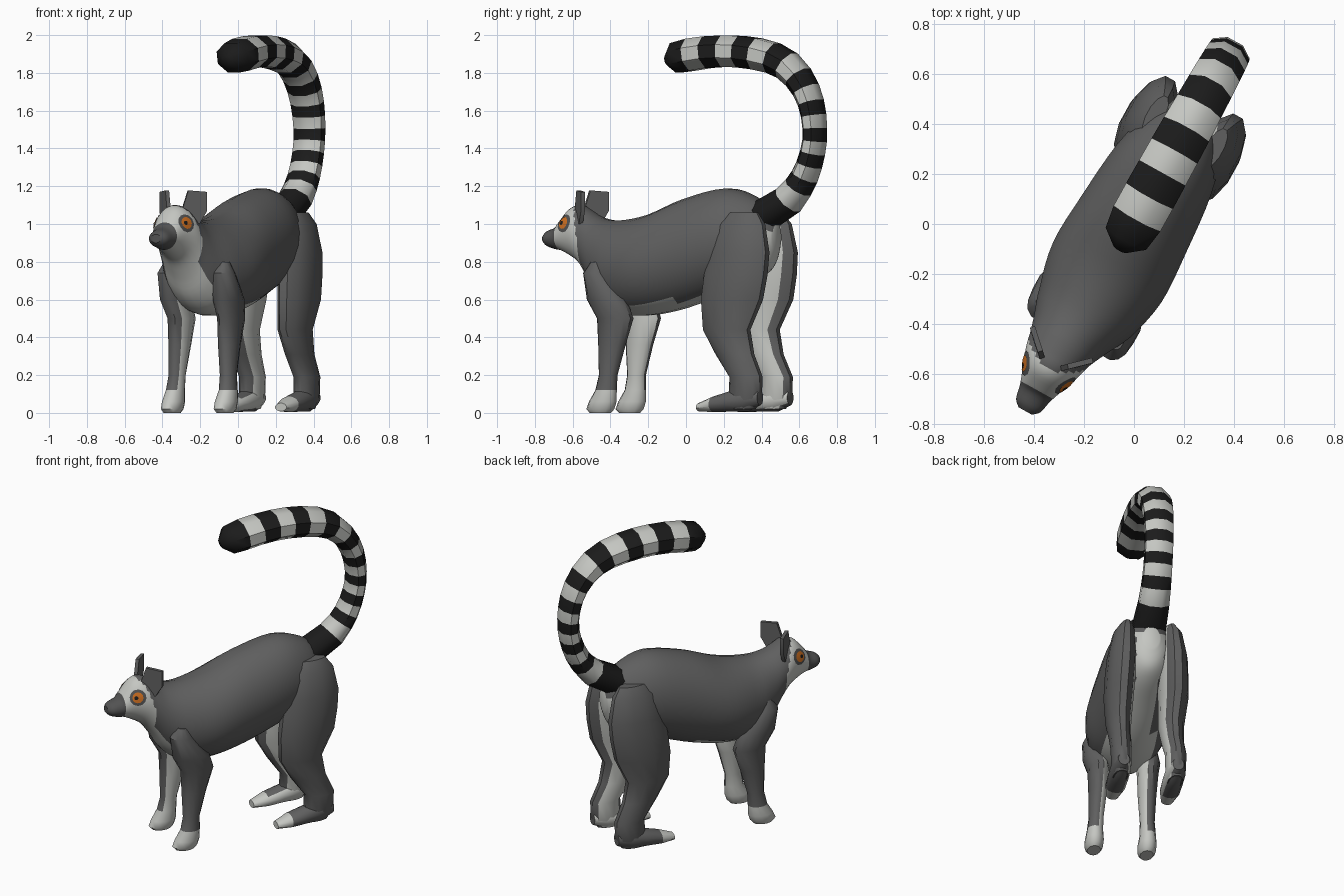
import bpy, bmesh, math
from mathutils import Vector
from mathutils.bvhtree import BVHTree

if "Cube" in bpy.data.objects:
    bpy.data.objects.remove(bpy.data.objects["Cube"])

TURN = math.radians(-29)          # whole animal is turned about z
HEAD_X = -0.018                   # head sits slightly off the body axis


def material(name, rgb):
    m = bpy.data.materials.new(name)
    m.diffuse_color = (*rgb, 1)
    m.use_nodes = True
    m.node_tree.nodes["Principled BSDF"].inputs["Base Color"].default_value = m.diffuse_color
    return m


GRAY = material("gray fur", (0.115, 0.115, 0.115))
PALE = material("pale fur", (0.56, 0.57, 0.54))
BLACK = material("black fur", (0.011, 0.011, 0.011))
DARK = material("dark muzzle", (0.085, 0.085, 0.085))
ORANGE = material("orange eye", (0.62, 0.16, 0.015))


def finish(name, bm, mats, rule=None, angle=40):
    bmesh.ops.recalc_face_normals(bm, faces=bm.faces)
    bm.normal_update()
    for i, f in enumerate(bm.faces):
        f.smooth = True
        if rule:
            f.material_index = rule(f.calc_center_median(), f.normal, i)
    me = bpy.data.meshes.new(name)
    bm.to_mesh(me)
    bm.free()
    me.set_sharp_from_angle(angle=math.radians(angle))
    for m in mats:
        me.materials.append(m)
    ob = bpy.data.objects.new(name, me)
    ob.rotation_euler[2] = TURN
    bpy.context.collection.objects.link(ob)
    return ob


def loft(rings, sides):
    """Skin elliptical rings given as (centre, half axis u, half axis v)."""
    bm = bmesh.new()
    loops = []
    for c, u, v in rings:
        loops.append([bm.verts.new(c + u * math.cos(t) + v * math.sin(t))
                      for t in (2 * math.pi * (k + 0.5) / sides for k in range(sides))])
    for a, b in zip(loops, loops[1:]):
        for k in range(sides):
            j = (k + 1) % sides
            bm.faces.new((a[k], a[j], b[j], b[k]))
    bm.faces.new(loops[0])
    bm.faces.new(loops[-1])
    return bm


def spline(rows, n):
    """Catmull-Rom through rows of numbers."""
    out = []
    for i in range(len(rows) - 1):
        p = [rows[max(0, min(len(rows) - 1, i + d))] for d in (-1, 0, 1, 2)]
        for s in range(n):
            t = s / n
            out.append([0.5 * (2 * b + (c - a) * t + (2 * a - 5 * b + 4 * c - d) * t * t
                               + (3 * b - a - 3 * c + d) * t ** 3) for a, b, c, d in zip(*p)])
    return out + [list(rows[-1])]


# body and head: y, top, bottom, half width
BODY = [(0.55, 1.00, 0.86, 0.05), (0.51, 1.07, 0.76, 0.10), (0.42, 1.145, 0.70, 0.165),
        (0.25, 1.19, 0.64, 0.215), (0.0, 1.135, 0.555, 0.24), (-0.22, 1.05, 0.515, 0.25),
        (-0.40, 1.02, 0.525, 0.21), (-0.51, 1.035, 0.60, 0.165), (-0.58, 1.07, 0.71, 0.138),
        (-0.64, 1.10, 0.79, 0.122), (-0.70, 1.085, 0.83, 0.10), (-0.76, 1.02, 0.86, 0.078),
        (-0.79, 0.985, 0.865, 0.068), (-0.84, 0.965, 0.88, 0.056), (-0.865, 0.945, 0.90, 0.03)]


def body_colour(c, n, i):
    if c.y < -0.77:
        return 2
    if c.y < -0.595 - 0.075 * max(0, n.z) or n.z < -0.8 or (c.y < -0.4 and n.z < -0.35):
        return 1
    return 1 if c.y > 0.42 and n.y > 0.3 and c.z < 0.96 and abs(c.x) < 0.09 else 0


def head_shift(y):
    return HEAD_X * min(1, max(0, (-0.4 - y) / 0.2))


bm = loft([(Vector((head_shift(y), y, (t + b) / 2)), Vector((w, 0, 0)), Vector((0, 0, (t - b) / 2)))
           for y, t, b, w in spline(BODY, 4)], 24)
tree = BVHTree.FromBMesh(bm)
finish("body_and_head", bm, [GRAY, PALE, DARK], body_colour)

# eyes: thin discs laid on the head surface
for side, label in ((1, "left"), (-1, "right")):
    aim = Vector((0.8 * side, -0.52, 0.3)).normalized()
    across = aim.cross(Vector((0, 0, 1))).normalized()
    up = across.cross(aim)
    for part, mat, r, lift, ahead in (("eye_patch", DARK, 0.05, 0.003, 0),
                                      ("eye", ORANGE, 0.033, 0.006, 0),
                                      ("pupil", BLACK, 0.012, 0.0085, 0.01)):
        mid = Vector((HEAD_X + 0.08 * side, -0.69 - ahead, 1.0))
        bm = bmesh.new()

        def put(rad, t):
            p = mid + across * rad * math.cos(t) + up * rad * math.sin(t)
            hit = tree.ray_cast(p + aim * 0.2, -aim)[0]
            return bm.verts.new((hit or p) + aim * lift)
        angles = [2 * math.pi * k / 12 for k in range(12)]
        centre = put(0, 0)
        inner = [put(r / 2, t) for t in angles]
        outer = [put(r, t) for t in angles]
        for k in range(12):
            j = (k + 1) % 12
            bm.faces.new((centre, inner[k], inner[j]))
            bm.faces.new((inner[k], outer[k], outer[j], inner[j]))
        finish(f"{label}_{part}", bm, [mat])

# ears: upright plates set diagonally
for side, label in ((1, "left"), (-1, "right")):
    bm = bmesh.new()
    pts = [(0.045, -0.66, 1.07), (0.115, -0.595, 1.00), (0.145, -0.565, 1.07),
           (0.145, -0.565, 1.17), (0.07, -0.635, 1.178)]
    f = bm.faces.new([bm.verts.new((HEAD_X + x * side, y, z)) for x, y, z in pts])
    ext = bmesh.ops.extrude_face_region(bm, geom=[f], use_keep_orig=True)
    for v in ext["geom"]:
        if isinstance(v, bmesh.types.BMVert):
            v.co += Vector((-0.014 * side, 0.016, 0))
    finish(f"{label}_ear", bm, [GRAY])

# legs: z, x, y, half width, half depth
FRONT = [(0.80, 0.165, -0.45, 0.03, 0.03), (0.74, 0.165, -0.455, 0.06, 0.07),
         (0.60, 0.16, -0.39, 0.072, 0.115), (0.50, 0.15, -0.345, 0.062, 0.105),
         (0.36, 0.15, -0.365, 0.054, 0.078), (0.20, 0.155, -0.385, 0.044, 0.052),
         (0.12, 0.16, -0.395, 0.048, 0.06), (0.06, 0.16, -0.415, 0.056, 0.078),
         (0.02, 0.16, -0.43, 0.053, 0.08), (0.0, 0.16, -0.43, 0.04, 0.06)]
HIND = [(1.06, 0.135, 0.42, 0.035, 0.09), (1.00, 0.145, 0.415, 0.065, 0.14),
        (0.85, 0.155, 0.41, 0.085, 0.175), (0.73, 0.16, 0.39, 0.088, 0.186),
        (0.60, 0.165, 0.37, 0.086, 0.182), (0.44, 0.16, 0.335, 0.074, 0.138),
        (0.31, 0.16, 0.385, 0.064, 0.112), (0.19, 0.165, 0.455, 0.062, 0.095),
        (0.08, 0.165, 0.45, 0.06, 0.095), (0.02, 0.165, 0.43, 0.045, 0.08)]
# hind foot: y, z centre, half width, half height
FOOT = [(0.54, 0.08, 0.035, 0.04), (0.46, 0.075, 0.06, 0.07), (0.36, 0.06, 0.062, 0.055),
        (0.26, 0.045, 0.06, 0.042), (0.17, 0.03, 0.035, 0.022)]

for side, label in ((1, "left"), (-1, "right")):
    # the pale strip is the ring faces turned to the middle
    strip = (4, 5, 6) if side > 0 else (10, 11, 0)
    back_edge = 3 if side > 0 else 1

    def leg_rule(rows, pale, pale_region):
        walls = 12 * (len(rows) - 1)
        return lambda c, n, i: int(pale_region(c) or (i < walls and i % 12 in pale))

    for part, rows, pale, region in (
            ("front_leg", FRONT, strip + (back_edge,), lambda c: c.z < 0.12),
            ("hind_leg", HIND, strip, lambda c: False)):
        bm = loft([(Vector((x * side, y, z)), Vector((w, 0, 0)), Vector((0, d, 0)))
                   for z, x, y, w, d in rows], 12)
        finish(f"{label}_{part}", bm, [GRAY, PALE], leg_rule(rows, pale, region))
    bm = loft([(Vector((0.165 * side, y, z)), Vector((w, 0, 0)), Vector((0, 0, h)))
               for y, z, w, h in FOOT], 12)
    finish(f"{label}_hind_foot", bm, [GRAY, PALE],
           leg_rule(FOOT, strip, lambda c: c.y < 0.28))

# tail path: y, z, lateral half width, in-plane half width
TAIL = [(0.43, 1.02, 0.108, 0.092), (0.50, 1.05, 0.105, 0.092), (0.60, 1.11, 0.098, 0.088),
        (0.685, 1.20, 0.093, 0.075), (0.745, 1.31, 0.09, 0.066), (0.78, 1.46, 0.09, 0.06),
        (0.76, 1.63, 0.095, 0.065), (0.69, 1.765, 0.10, 0.075), (0.575, 1.86, 0.105, 0.085),
        (0.40, 1.905, 0.112, 0.09), (0.20, 1.915, 0.115, 0.09), (0.02, 1.895, 0.115, 0.092),
        (-0.06, 1.88, 0.10, 0.086), (-0.115, 1.865, 0.03, 0.03)]
dense = spline(TAIL, 40)
run = [0.0]
for p, q in zip(dense, dense[1:]):
    run.append(run[-1] + math.hypot(q[0] - p[0], q[1] - p[1]))
# stripe edges: distances between black bands grow along the tail
PERIODS = [0.15, 0.135, 0.13, 0.135, 0.145, 0.185, 0.2, 0.195, 0.21]
anchor = next(r for r, d in zip(run, dense) if d[1] > 1.47)
at = anchor - sum(PERIODS[:3])
edges = [0.0]
for p in PERIODS:
    edges += [at + p / 4, at + 3 * p / 4]
    at += p
edges[1] -= 0.015
tip_start = run[12 * 40]          # last full-width ring before the blunt tip
edges += [max(tip_start, edges[-1] + 0.02), run[-1]]
rings = []
for goal in edges:
    k = min(range(len(run)), key=lambda m: abs(run[m] - goal))
    a, b = dense[max(k - 1, 0)], dense[min(k + 1, len(dense) - 1)]
    tangent = Vector((0, b[0] - a[0], b[1] - a[1])).normalized()
    y, z, w, h = dense[k]
    rings.append((Vector((0, y, z)), Vector((w, 0, 0)), tangent.cross(Vector((1, 0, 0))) * h))
last = 2 * len(PERIODS)
finish("ringed_tail", loft(rings, 8), [BLACK, PALE],
       lambda c, n, i: (i // 8) % 2 if i < last * 8 else 0, angle=50)
